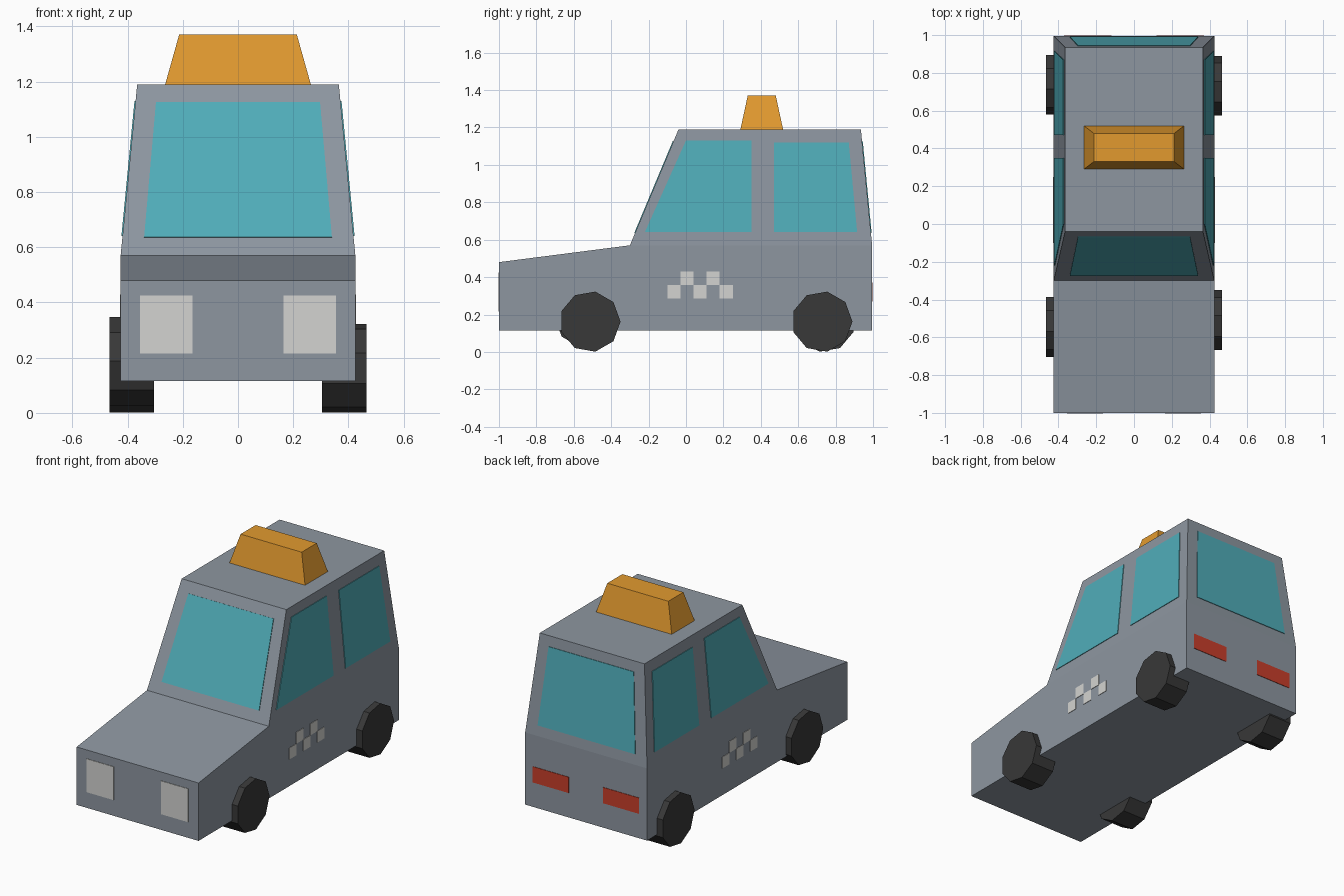
import bpy, bmesh, math
from mathutils import Vector

if "Cube" in bpy.data.objects:
    bpy.data.objects.remove(bpy.data.objects["Cube"])


def material(name, rgb):
    lin = [((c / 255 + 0.055) / 1.055) ** 2.4 for c in rgb]
    m = bpy.data.materials.new(name)
    m.diffuse_color = (*lin, 1)
    m.use_nodes = True
    m.node_tree.nodes["Principled BSDF"].inputs["Base Color"].default_value = m.diffuse_color
    return m


GREY = material("body grey", (141, 150, 160))
TEAL = material("window teal", (80, 173, 185))
ORANGE = material("sign orange", (226, 154, 47))
BLACK = material("tyre black", (56, 56, 56))
WHITE = material("light white", (212, 212, 209))
RED = material("tail red", (200, 62, 42))


def finish(bm, name, mat):
    bmesh.ops.recalc_face_normals(bm, faces=bm.faces[:])
    me = bpy.data.meshes.new(name)
    bm.to_mesh(me)
    bm.free()
    me.materials.append(mat)
    ob = bpy.data.objects.new(name, me)
    bpy.context.collection.objects.link(ob)
    return ob


def loft(name, ring_a, ring_b, mat):
    """Closed solid between two matching rings of points."""
    bm = bmesh.new()
    a = [bm.verts.new(p) for p in ring_a]
    b = [bm.verts.new(p) for p in ring_b]
    n = len(a)
    bm.faces.new(a)
    bm.faces.new(b)
    for i in range(n):
        j = (i + 1) % n
        bm.faces.new((a[i], a[j], b[j], b[i]))
    return finish(bm, name, mat)


def plate(name, pts, mat, t=0.004):
    """Thin plate straddling the surface it lies on."""
    pts = [Vector(p) for p in pts]
    n = (pts[1] - pts[0]).cross(pts[2] - pts[0]).normalized() * t
    return loft(name, [p - n for p in pts], [p + n for p in pts], mat)


def rect(x, y, z):
    return [(-x, y[0], z), (x, y[0], z), (x, y[1], z), (-x, y[1], z)]


# Body surfaces: tapered cabin above the belt line
BELT, ROOF, BOTTOM = 0.57, 1.19, 0.115
def rise(z): return max(0, (z - BELT) / (ROOF - BELT))
def side_x(z): return 0.425 - 0.06 * rise(z)
def front_y(z): return -0.30 + 0.26 * rise(z)
def rear_y(z): return 0.995 - 0.06 * rise(z)


# Lower body and cabin in one shell
bm = bmesh.new()
profile = [(-1, BOTTOM), (-1, 0.48), (-0.30, BELT), (-0.04, ROOF),
           (rear_y(ROOF), ROOF), (rear_y(BELT), BELT), (0.995, BOTTOM)]
left, right = [[bm.verts.new((s * side_x(z), y, z)) for y, z in profile] for s in (-1, 1)]
for i in range(7):
    j = (i + 1) % 7
    bm.faces.new((left[i], left[j], right[j], right[i]))
for v in (left, right):
    bm.faces.new((v[0], v[1], v[2], v[5], v[6]))
    bm.faces.new(v[2:6])
finish(bm, "body", GREY)

# Roof sign
loft("roof_sign", rect(0.265, (0.29, 0.52), ROOF - 0.005), rect(0.213, (0.33, 0.48), 1.37), ORANGE)

# Windscreen and rear window
for name, fy in (("windscreen", front_y), ("rear_window", rear_y)):
    plate(name, [(x, fy(z), z) for x, z in
                 ((-0.34, 0.635), (0.34, 0.635), (0.297, 1.125), (-0.297, 1.125))], TEAL)

front_window = [(-0.22, 0.64), (0.35, 0.64), (0.35, 1.13), (0, 1.13)]
back_window = [(0.47, 0.64), (0.915, 0.64), (0.87, 1.12), (0.47, 1.12)]
for s, label in ((-1, "left"), (1, "right")):
    # Side windows
    for name, shape in (("front_window", front_window), ("back_window", back_window)):
        plate(f"{label}_{name}", [(s * side_x(z), y, z) for y, z in shape], TEAL)

    # Chequered door squares
    for k in range(5):
        y, z = -0.10 + 0.07 * k, 0.285 + 0.072 * (k % 2)
        plate(f"{label}_check_{k}", [(s * 0.425, y + a, z + b) for a, b in
                                     ((0, 0), (0.07, 0), (0.07, 0.072), (0, 0.072))], WHITE, 0.003)

    # Headlights and tail lights
    for name, y, x0, x1, z0, z1, mat in (
            ("headlight", -1, 0.165, 0.355, 0.215, 0.425, WHITE),
            ("tail_light", 0.995, 0.12, 0.37, 0.27, 0.37, RED)):
        plate(f"{label}_{name}", [(s * x, y, z) for x, z in
                                  ((x0, z0), (x1, z0), (x1, z1), (x0, z1))], mat, 0.003)

# Nine-sided wheels, the left pair turned half round
for name, s, y, z in (("right_front_wheel", 1, -0.513, 0.162), ("right_rear_wheel", 1, 0.727, 0.162),
                      ("left_front_wheel", -1, -0.54, 0.187), ("left_rear_wheel", -1, 0.742, 0.162)):
    angles = [math.tau * i / 9 for i in range(9)]
    rings = [[(s * x, y + s * 0.163 * math.cos(a), z + 0.163 * math.sin(a)) for a in angles]
             for x in (0.305, 0.465)]
    loft(name, *rings, BLACK)
